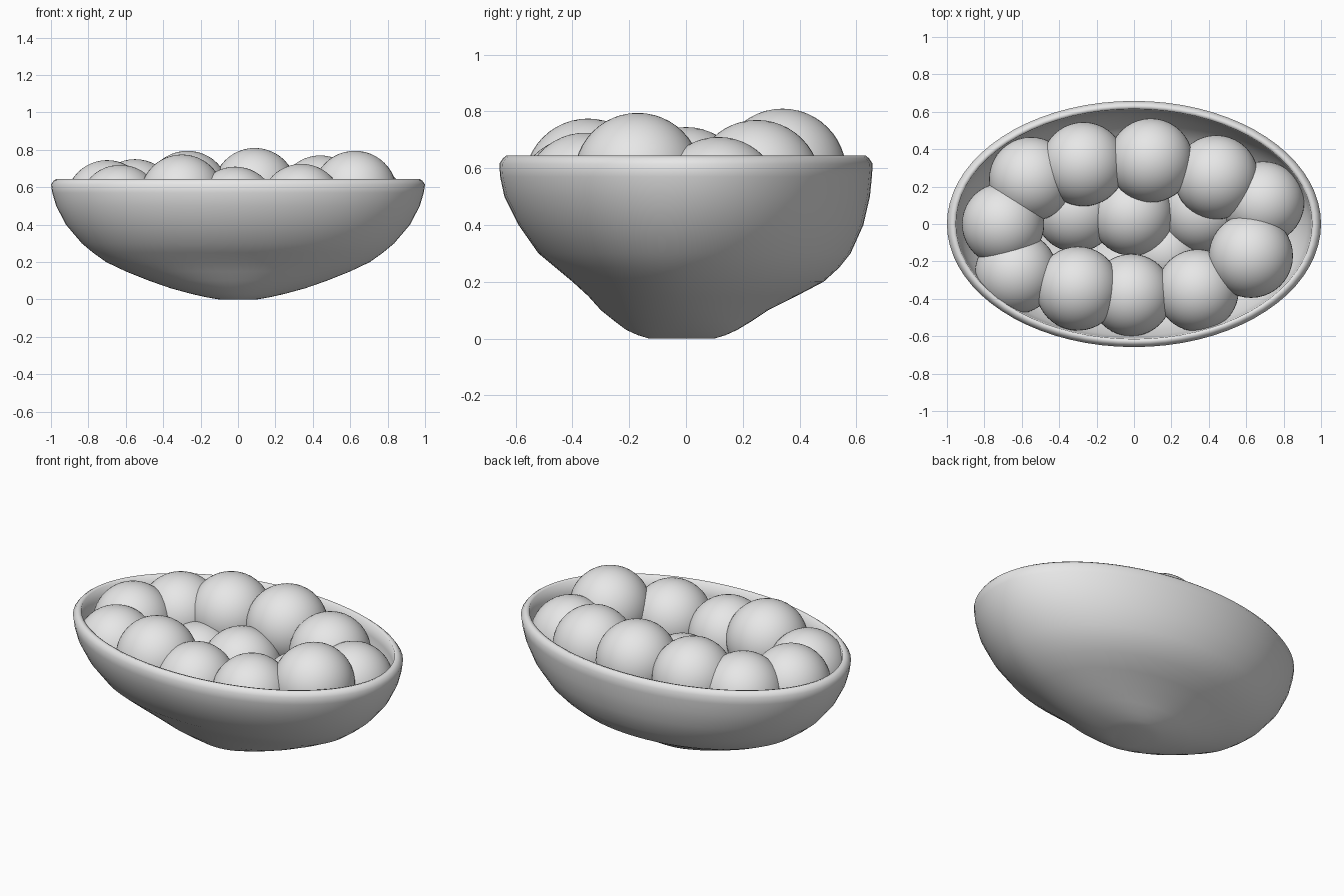
import bpy, bmesh, math

if "Cube" in bpy.data.objects:
    bpy.data.objects.remove(bpy.data.objects["Cube"])

grey = bpy.data.materials.new("light grey")
grey.diffuse_color = (0.8, 0.8, 0.8, 1)
grey.use_nodes = True
grey.node_tree.nodes["Principled BSDF"].inputs["Base Color"].default_value = grey.diffuse_color

# Bowl outside rings: height, half length x, half depth at front, half depth at back
OUTER = [(0.0, 0.10, 0.13, 0.10), (0.012, 0.17, 0.17, 0.14), (0.03, 0.25, 0.21, 0.18),
         (0.06, 0.36, 0.25, 0.23), (0.10, 0.475, 0.30, 0.29), (0.15, 0.60, 0.345, 0.39),
         (0.20, 0.705, 0.40, 0.485), (0.25, 0.775, 0.46, 0.54), (0.30, 0.835, 0.52, 0.58),
         (0.40, 0.92, 0.59, 0.625), (0.50, 0.972, 0.64, 0.648), (0.57, 0.993, 0.655, 0.655),
         (0.615, 1.0, 0.658, 0.658), (0.635, 0.985, 0.645, 0.645)]
LIP = [(0.645, 0.97, 0.632, 0.632), (0.64, 0.952, 0.615, 0.615)]
WALL = 0.045
SEG = 72


def finish(bm, name):
    bmesh.ops.recalc_face_normals(bm, faces=bm.faces[:])
    me = bpy.data.meshes.new(name)
    bm.to_mesh(me)
    bm.free()
    me.materials.append(grey)
    for p in me.polygons:
        p.use_smooth = True
    ob = bpy.data.objects.new(name, me)
    bpy.context.collection.objects.link(ob)
    return ob


def section(z):
    """Bowl half sizes at a height."""
    for a, b in zip(OUTER, OUTER[1:]):
        if z <= b[0]:
            t = max(0, (z - a[0]) / (b[0] - a[0]))
            return [a[i] + (b[i] - a[i]) * t for i in (1, 2, 3)]
    return OUTER[-1][1:]


# Bowl: outside, rounded lip and inner wall lofted as one shell
inner = [(max(z, 0.04 + z * 0.9), x - WALL, f - WALL, b - WALL)
         for z, x, f, b in reversed(OUTER[:-2])]
bm = bmesh.new()
rings = []
for z, ax, fr, bk in OUTER + LIP + inner:
    ring = []
    for i in range(SEG):
        a = 2 * math.pi * i / SEG
        s = math.sin(a)
        ring.append(bm.verts.new((ax * math.cos(a), (bk if s > 0 else fr) * s, z)))
    rings.append(ring)
for r, q in zip(rings, rings[1:]):
    for i in range(SEG):
        j = (i + 1) % SEG
        bm.faces.new((r[i], r[j], q[j], q[i]))
bm.faces.new(rings[0])
bm.faces.new(rings[-1])
finish(bm, "bowl")

# Balls: x, y, height of top, radius
BALLS = [(0.09, 0.34, 0.81, 0.225), (-0.27, 0.32, 0.795, 0.225), (-0.55, 0.24, 0.75, 0.225),
         (-0.70, 0.0, 0.745, 0.22), (-0.63, -0.26, 0.72, 0.22), (-0.30, -0.345, 0.775, 0.225),
         (-0.015, -0.38, 0.71, 0.22), (0.34, -0.355, 0.725, 0.22), (0.625, -0.17, 0.795, 0.225),
         (0.69, 0.115, 0.71, 0.22), (0.44, 0.25, 0.77, 0.225),
         (-0.01, 0.05, 0.64, 0.22), (-0.31, 0.07, 0.58, 0.22), (0.36, 0.07, 0.58, 0.22),
         (0.17, -0.15, 0.48, 0.21)]
for n, (cx, cy, top, r) in enumerate(BALLS, 1):
    bm = bmesh.new()
    bmesh.ops.create_uvsphere(bm, u_segments=40, v_segments=24, radius=r)
    for v in bm.verts:
        v.co.x += cx
        v.co.y += cy
        v.co.z = max(v.co.z + top - r, 0.05)
        # keep the ball inside the bowl wall
        ax, fr, bk = section(v.co.z)
        ay = bk if v.co.y > 0 else fr
        k = math.hypot(v.co.x / (ax - 0.02), v.co.y / (ay - 0.02))
        if k > 1:
            v.co.x /= k
            v.co.y /= k
    finish(bm, "ball_%d" % n)
